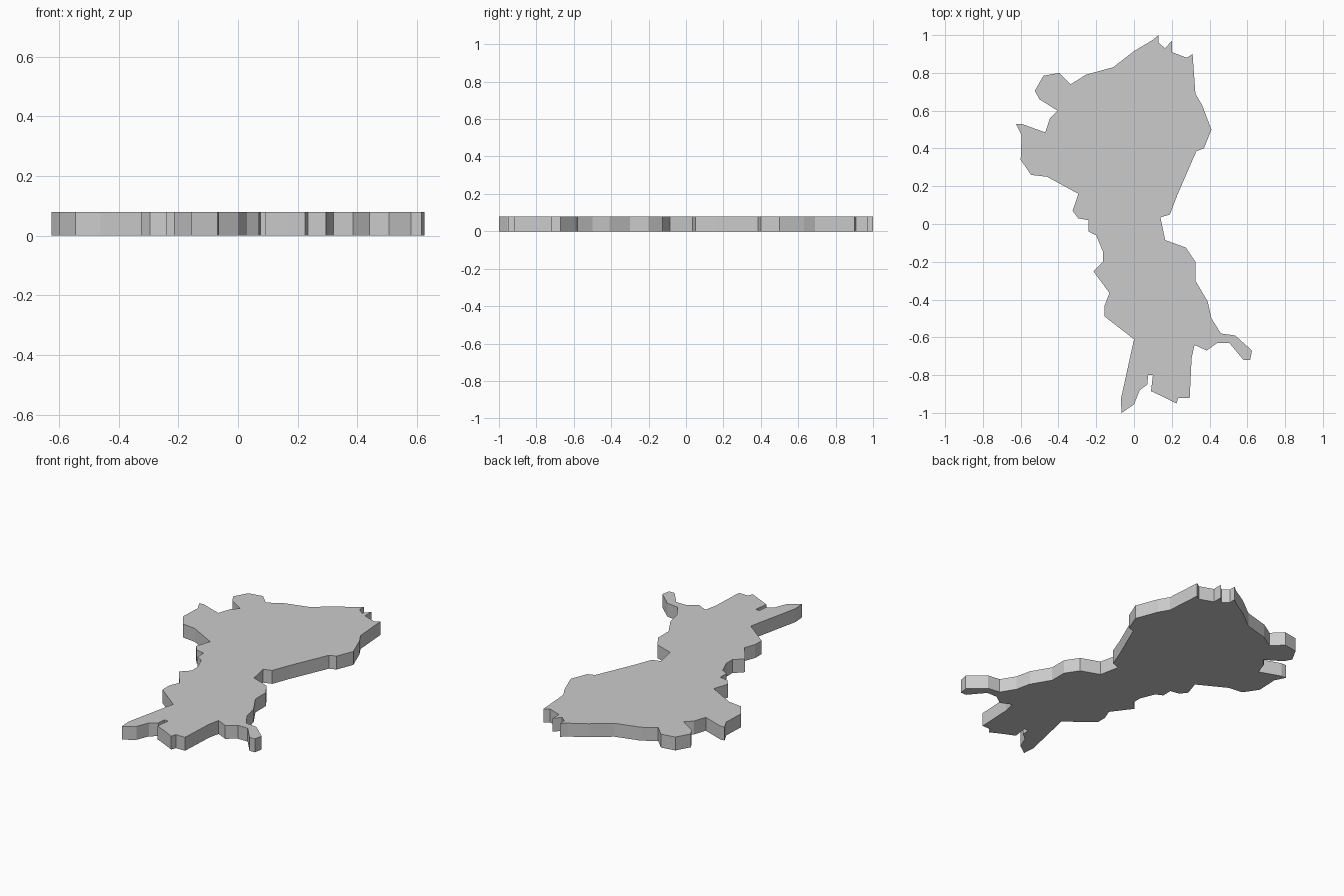
import bpy, bmesh

THICKNESS = 0.08

# Region outline seen from above, clockwise from the northern tip
OUTLINE = [
    # north-east and east side down to the waist
    (0.13, 1.0), (0.13, 0.96), (0.165, 0.93), (0.20, 0.97), (0.20, 0.91),
    (0.28, 0.88), (0.31, 0.90), (0.325, 0.69), (0.36, 0.63), (0.41, 0.50),
    (0.37, 0.40), (0.33, 0.385), (0.23, 0.155), (0.19, 0.05), (0.14, 0.035),
    # lower east side and south-east arm
    (0.165, -0.085), (0.275, -0.125), (0.325, -0.20), (0.325, -0.30),
    (0.39, -0.41), (0.41, -0.50), (0.46, -0.58), (0.535, -0.59),
    (0.625, -0.67), (0.615, -0.72), (0.58, -0.72), (0.505, -0.63),
    (0.44, -0.63), (0.385, -0.67), (0.32, -0.64),
    # southern lobes
    (0.305, -0.71), (0.295, -0.92), (0.235, -0.92), (0.225, -0.95),
    (0.165, -0.92), (0.09, -0.885), (0.10, -0.80), (0.075, -0.80),
    (0.07, -0.85), (0.03, -0.88), (0.0, -0.955), (-0.065, -1.0),
    (-0.07, -0.93),
    # lower west side
    (0.0, -0.61), (-0.155, -0.49), (-0.155, -0.43), (-0.13, -0.365),
    (-0.215, -0.25), (-0.165, -0.20), (-0.165, -0.145), (-0.20, -0.06),
    (-0.24, -0.04), (-0.24, 0.02), (-0.295, 0.03), (-0.325, 0.07),
    # western bulge and its notch
    (-0.295, 0.16), (-0.46, 0.25), (-0.545, 0.26), (-0.60, 0.34),
    (-0.595, 0.47), (-0.625, 0.53), (-0.595, 0.53), (-0.47, 0.485),
    (-0.445, 0.56), (-0.405, 0.60), (-0.50, 0.66), (-0.525, 0.705),
    # north-west lobe and north side
    (-0.48, 0.785), (-0.395, 0.80), (-0.335, 0.74), (-0.255, 0.79),
    (-0.11, 0.83), (0.0, 0.915), (0.10, 0.975),
]


def extruded_plate(name, outline, height):
    bm = bmesh.new()
    base = bm.faces.new([bm.verts.new((x, y, 0)) for x, y in outline])
    top = bmesh.ops.extrude_face_region(bm, geom=[base], use_keep_orig=True)
    moved = [g for g in top["geom"] if isinstance(g, bmesh.types.BMVert)]
    bmesh.ops.translate(bm, verts=moved, vec=(0, 0, height))
    bmesh.ops.recalc_face_normals(bm, faces=bm.faces[:])
    mesh = bpy.data.meshes.new(name)
    bm.to_mesh(mesh)
    bm.free()
    obj = bpy.data.objects.new(name, mesh)
    bpy.context.collection.objects.link(obj)
    return obj


# Flat map plate
extruded_plate("map_region_plate", OUTLINE, THICKNESS)
